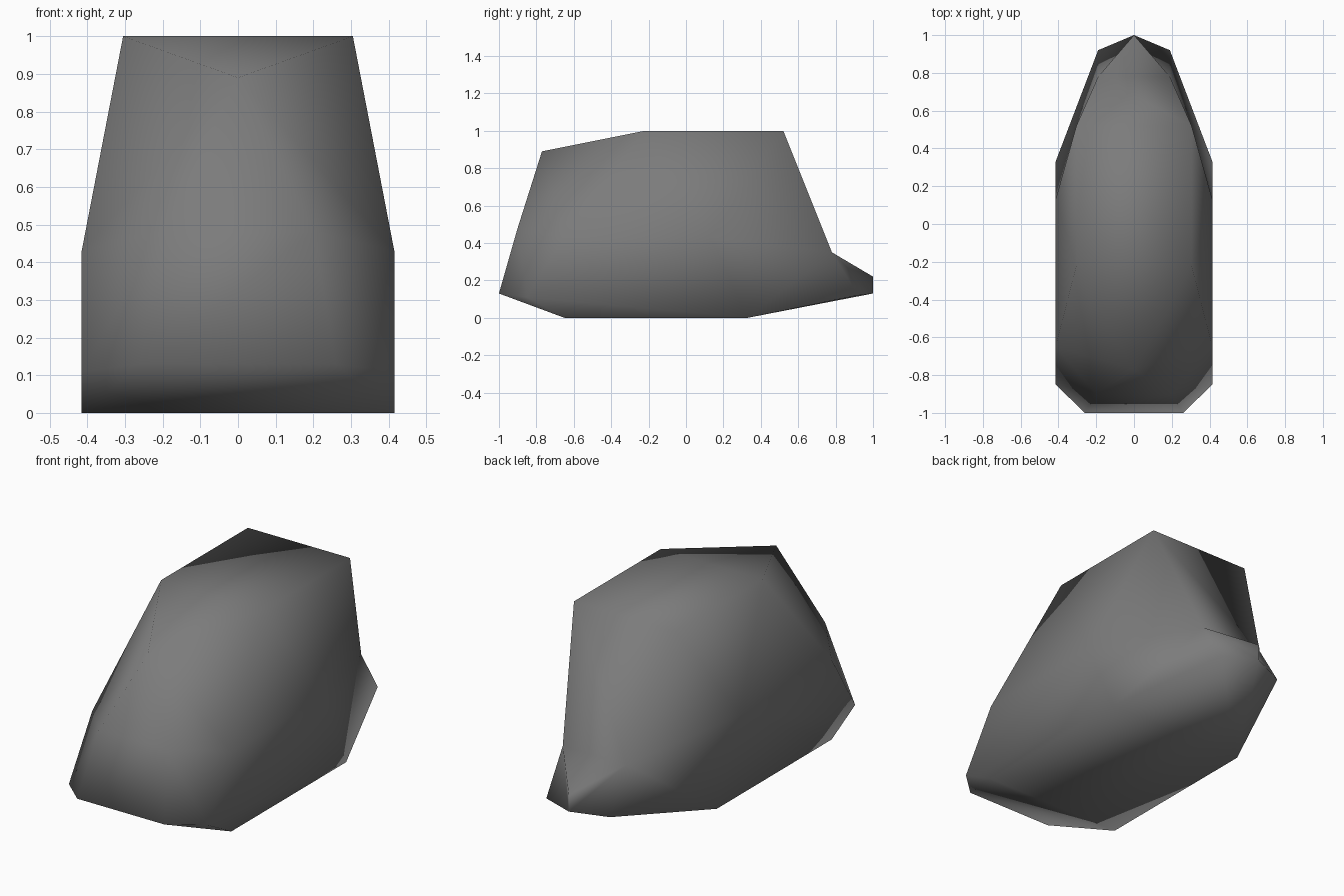
import bpy
import bmesh

cube = bpy.data.objects.get("Cube")
if cube:
    bpy.data.objects.remove(cube, do_unlink=True)

# Material
grey = bpy.data.materials.new("dark_grey")
grey.use_nodes = True
colour = (0.2, 0.2, 0.2, 1)
grey.diffuse_color = colour
grey.node_tree.nodes["Principled BSDF"].inputs["Base Color"].default_value = colour

# Cage points of the left half
points = {
    "nose": (0, -0.77, 0.89),
    "roof_front": (0.305, -0.22, 1),
    "roof_rear": (0.305, 0.52, 1),
    "face": (0.2, -0.9, 0.48),
    "lip": (0.26, -1, 0.13),
    "cheek": (0.415, -0.85, 0.11),
    "side_front": (0.415, -0.65, 0.43),
    "side_rear": (0.415, 0.13, 0.43),
    "keel_front": (0.415, -0.65, 0),
    "keel_rear": (0.415, 0.33, 0),
    "shoulder": (0.19, 0.78, 0.35),
    "tail": (0.19, 0.92, 0.12),
    "tip_top": (0, 1, 0.22),
    "tip_low": (0, 1, 0.13),
}

# Faces lying on one side, mirrored to the other
side_faces = [
    "nose face side_front roof_front",
    "face lip cheek side_front",
    "side_front cheek keel_front keel_rear side_rear",
    "roof_front side_front side_rear roof_rear",
    "roof_rear side_rear shoulder",
    "side_rear keel_rear shoulder",
    "keel_rear tail shoulder",
    "shoulder tail tip_low tip_top",
    "lip keel_front cheek",
]

# Faces crossing the middle: the listed chain is closed by its mirror image
middle_faces = [
    "nose face",
    "face lip",
    "nose roof_front",
    "roof_front roof_rear",
    "roof_rear shoulder",
    "shoulder tip_top",
    "lip keel_front",
    "keel_front keel_rear",
    "keel_rear tail tip_low",
]

bm = bmesh.new()
left, right = {}, {}
for name, (x, y, z) in points.items():
    left[name] = bm.verts.new((x, y, z))
    right[name] = bm.verts.new((-x, y, z)) if x else left[name]

for names in side_faces:
    for half in (left, right):
        bm.faces.new([half[n] for n in names.split()])

for names in middle_faces:
    chain = names.split()
    ring = [left[n] for n in chain] + [right[n] for n in reversed(chain)]
    bm.faces.new(list(dict.fromkeys(ring)))

bmesh.ops.recalc_face_normals(bm, faces=bm.faces[:])
for f in bm.faces:
    f.smooth = True

# Body
mesh = bpy.data.meshes.new("body")
bm.to_mesh(mesh)
bm.free()
mesh.materials.append(grey)
body = bpy.data.objects.new("body", mesh)
bpy.context.collection.objects.link(body)
